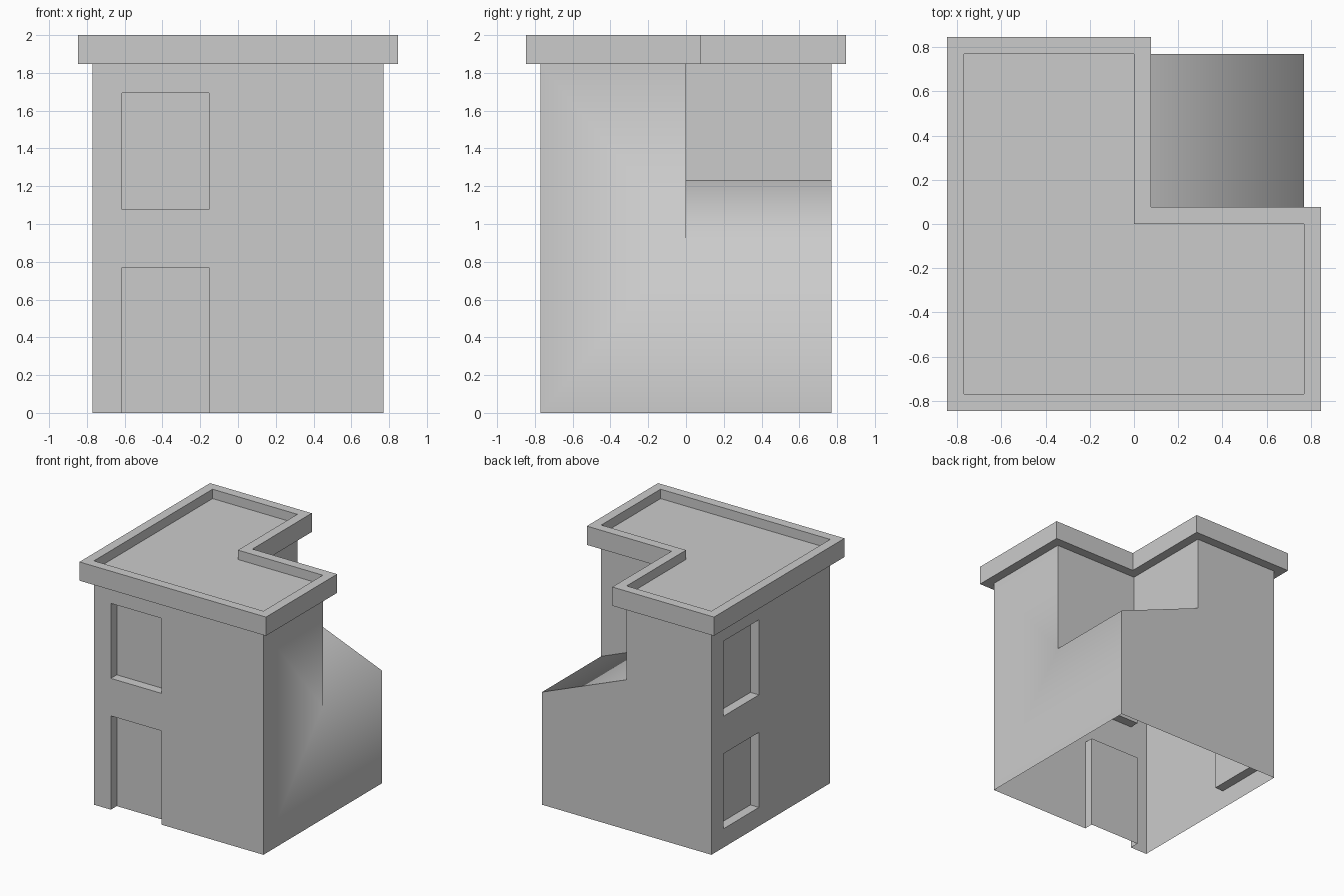
import bpy, bmesh

if "Cube" in bpy.data.objects:
    bpy.data.objects.remove(bpy.data.objects["Cube"])

U = 2 / 13          # building module
W, H = 5, 12        # wall half width and wall height, in modules
EAVE, RIDGE = 6, 8  # lean-to roof heights
RIM = 0.5           # cornice overhang and recess depth


def mesh_object(name, polys):
    """Object from polygons given in modules, welded, normals outward."""
    bm = bmesh.new()
    for poly in polys:
        bm.faces.new([bm.verts.new([c * U for c in p]) for p in poly])
    bmesh.ops.remove_doubles(bm, verts=bm.verts, dist=1e-5)
    bmesh.ops.recalc_face_normals(bm, faces=bm.faces)
    mesh = bpy.data.meshes.new(name)
    bm.to_mesh(mesh)
    bm.free()
    obj = bpy.data.objects.new(name, mesh)
    bpy.context.collection.objects.link(obj)
    return obj


def l_loop(grow, z):
    """L-shaped outline offset outward by grow."""
    o, i = W + grow, grow
    return [(-o, -o, z), (o, -o, z), (o, i, z), (i, i, z), (i, o, z), (-o, o, z)]


def box(x0, x1, y0, y1, z0, z1):
    lo = [(x0, y0, z0), (x1, y0, z0), (x1, y1, z0), (x0, y1, z0)]
    hi = [(x, y, z1) for x, y, _ in lo]
    return [lo, hi] + [[lo[k], lo[(k + 1) % 4], hi[(k + 1) % 4], hi[k]] for k in range(4)]


# Walls: L-shaped tower with a lean-to filling the notch
walls = mesh_object("walls", [
    [(-W, -W, 0), (W, -W, 0), (W, W, 0), (-W, W, 0)],
    l_loop(0, H),
    [(-W, -W, 0), (W, -W, 0), (W, -W, H), (-W, -W, H)],
    [(-W, -W, 0), (-W, W, 0), (-W, W, H), (-W, -W, H)],
    [(W, -W, 0), (W, W, 0), (W, W, EAVE), (W, 0, EAVE), (W, 0, H), (W, -W, H)],
    [(W, W, 0), (-W, W, 0), (-W, W, H), (0, W, H), (0, W, RIDGE), (W, W, EAVE)],
    [(W, 0, EAVE), (W, W, EAVE), (0, W, RIDGE), (0, 0, RIDGE)],
    [(0, 0, RIDGE), (0, W, RIDGE), (0, W, H), (0, 0, H)],
    [(0, 0, RIDGE), (0, 0, H), (W, 0, H), (W, 0, EAVE)],
])

# Recessed door and windows
cuts = []
for z0, z1 in ((-1, 5), (7, 11)):
    cuts += box(-4, -1, -W - 1, -W + RIM, z0, z1)
for z0, z1 in ((1, 5), (7, 11)):
    cuts += box(-W - 1, -W + RIM, 1, 4, z0, z1)

# each box is its own shell, so a single cutter carves all four openings
cutter = mesh_object("opening_cutter", cuts)
cutter.hide_render = True
mod = walls.modifiers.new("openings", 'BOOLEAN')
mod.operation, mod.solver, mod.object = 'DIFFERENCE', 'EXACT', cutter
bpy.context.view_layer.objects.active = walls
bpy.ops.object.modifier_apply(modifier=mod.name)
bpy.data.objects.remove(cutter, do_unlink=True)

# Open the bottom and top; only the lean-to eave is shaded smooth
bm = bmesh.new()
bm.from_mesh(walls.data)
caps = [f for f in bm.faces
        if all(abs(v.co.z) < 1e-4 for v in f.verts)
        or all(abs(v.co.z - H * U) < 1e-4 for v in f.verts)]
bmesh.ops.delete(bm, geom=caps, context='FACES')
for f in bm.faces:
    f.smooth = True
for e in bm.edges:
    e.smooth = all(abs(v.co.z - EAVE * U) < 1e-4 and abs(v.co.x - W * U) < 1e-4
                   for v in e.verts)
bm.to_mesh(walls.data)
bm.free()

# Flat roof with overhanging parapet rim
loops = [l_loop(0, H), l_loop(RIM, H), l_loop(RIM, H + 1), l_loop(0, H + 1), l_loop(0, H + RIM)]
roof = [loops[-1]]
for a, b in zip(loops, loops[1:]):
    roof += [[a[k], a[(k + 1) % 6], b[(k + 1) % 6], b[k]] for k in range(6)]
mesh_object("roof_parapet", roof)
